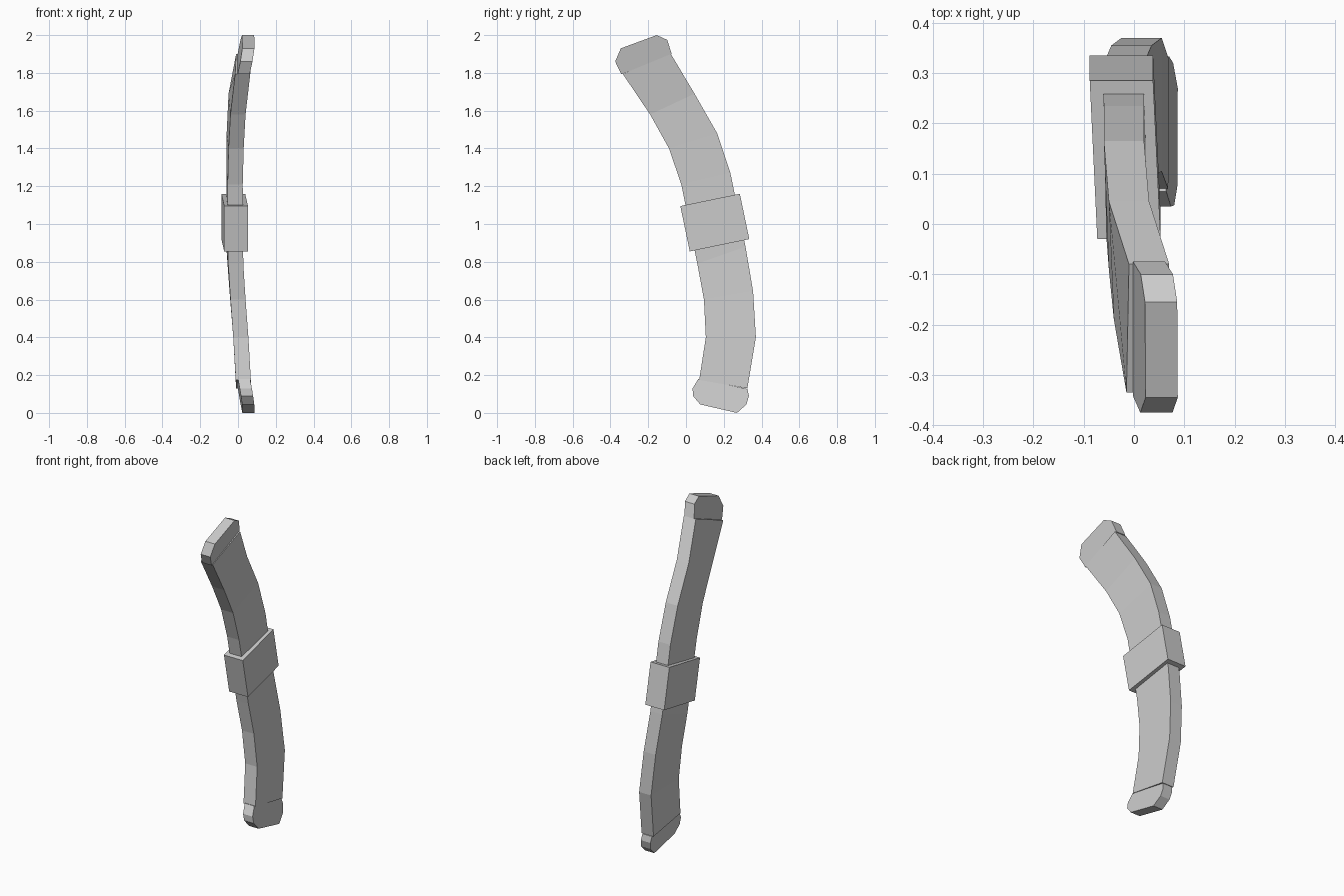
import bpy
import bmesh
from mathutils import Vector

default = bpy.data.objects.get("Cube")
if default:
    bpy.data.objects.remove(default)

grey = bpy.data.materials.new("light_grey")
grey.use_nodes = True
colour = (0.6, 0.6, 0.6, 1)
grey.diffuse_color = colour
grey.node_tree.nodes["Principled BSDF"].inputs["Base Color"].default_value = colour


def finish(name, bm):
    bmesh.ops.recalc_face_normals(bm, faces=bm.faces)
    mesh = bpy.data.meshes.new(name)
    bm.to_mesh(mesh)
    bm.free()
    mesh.materials.append(grey)
    obj = bpy.data.objects.new(name, mesh)
    bpy.context.collection.objects.link(obj)


def slab(name, outline, half):
    """Plate in the side plane; each outline point is (centre x, y, z)."""
    bm = bmesh.new()
    left, right = [[bm.verts.new((x + side, y, z)) for x, y, z in outline]
                   for side in (-half, half)]
    bm.faces.new(left)
    bm.faces.new(right[::-1])
    for i in range(len(outline)):
        j = (i + 1) % len(outline)
        bm.faces.new((left[i], right[i], right[j], left[j]))
    finish(name, bm)


def end_cap(name, outline, base_x, tip_x):
    """Chamfered cap leaning sideways; first and last points form its base."""
    pts = [Vector(p) for p in outline]
    normal = (pts[-1] - pts[0]).orthogonal().normalized()
    reach = [abs((p - pts[0]).dot(normal)) for p in pts]
    lean = [base_x + (tip_x - base_x) * d / max(reach) for d in reach]
    slab(name, [(x, p.x, p.y) for x, p in zip(lean, pts)], 0.032)


# Curved strap: front edge and back edge, each as (centre x, y, z)
stations = [
    ((0.028, 0.07, 0.175), (0.03, 0.325, 0.13)),
    ((0.015, 0.105, 0.40), (0.015, 0.37, 0.40)),
    ((0.0, 0.095, 0.60), (-0.005, 0.355, 0.645)),
    ((-0.012, 0.06, 0.79), (-0.022, 0.315, 0.88)),
    ((-0.015, -0.025, 1.21), (-0.02, 0.235, 1.27)),
    ((-0.01, -0.09, 1.40), (-0.02, 0.165, 1.48)),
    ((0.0, -0.19, 1.58), (-0.01, 0.045, 1.69)),
    ((0.025, -0.335, 1.795), (0.03, -0.08, 1.90)),
]
bm = bmesh.new()
rings = []
for front, back in stations:
    corners = ((front, -1), (front, 1), (back, 1), (back, -1))
    rings.append([bm.verts.new((p[0] + s * 0.04, p[1], p[2])) for p, s in corners])
for low, high in zip(rings, rings[1:]):
    for i in range(4):
        j = (i + 1) % 4
        bm.faces.new((low[i], low[j], high[j], high[i]))
bm.faces.new(rings[0])
bm.faces.new(rings[-1])
finish("curved_strap", bm)

# Thick band around the middle
slab("middle_band", [(-0.01, -0.03, 1.095), (-0.025, 0.285, 1.16),
                     (-0.025, 0.335, 0.92), (-0.01, 0.02, 0.855)], 0.063)

# Chamfered end caps
end_cap("upper_cap", [(-0.342, 1.793), (-0.375, 1.86), (-0.345, 1.93),
                      (-0.155, 2.0), (-0.10, 1.975), (-0.075, 1.90)], 0.03, 0.055)
end_cap("lower_cap", [(0.065, 0.18), (0.035, 0.13), (0.037, 0.09), (0.075, 0.045),
                      (0.27, 0.0), (0.32, 0.045), (0.333, 0.09), (0.325, 0.127)],
        0.032, 0.055)
